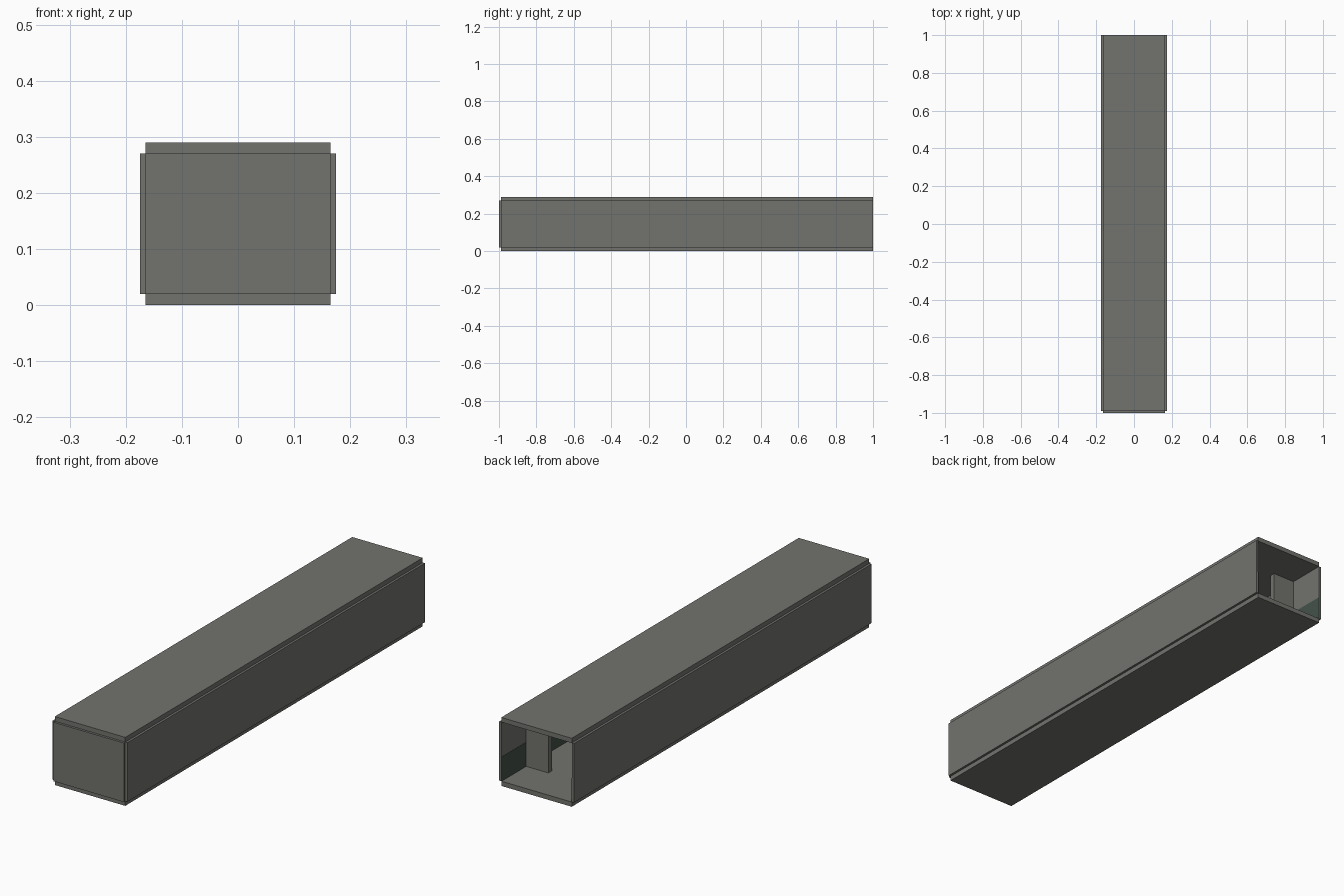
import bpy

if "Cube" in bpy.data.objects:
    bpy.data.objects.remove(bpy.data.objects["Cube"])


def make_material(name, color):
    mat = bpy.data.materials.new(name)
    mat.diffuse_color = (*color, 1.0)
    mat.use_nodes = True
    mat.node_tree.nodes["Principled BSDF"].inputs["Base Color"].default_value = mat.diffuse_color
    return mat


grey = make_material("concrete grey", (0.17, 0.172, 0.158))
green = make_material("dark green paint", (0.055, 0.085, 0.068))


def box(name, x, y, z, mat):
    """Box from (min, max) ranges on each axis."""
    bpy.ops.mesh.primitive_cube_add(
        size=1, location=[(a + b) / 2 for a, b in (x, y, z)])
    ob = bpy.context.object
    ob.name = name
    ob.scale = [b - a for a, b in (x, y, z)]
    bpy.ops.object.transform_apply(location=False, rotation=False, scale=True)
    ob.data.materials.append(mat)
    return ob


HALF = 0.165            # inner half width of the corridor
LOW, HIGH = 0.02, 0.27  # floor top and ceiling underside
FRONT, BACK = -0.99, 1.0

# Floor, ceiling and closed front end
box("floor", (-HALF, HALF), (FRONT, BACK), (0, LOW), grey)
box("ceiling", (-HALF, HALF), (FRONT, BACK), (HIGH, 0.29), grey)
box("end_wall", (-HALF, HALF), (-1.0, FRONT), (LOW, HIGH), grey)

# Mirrored side walls, painted lower bands and doorway jambs
for side, s in (("left", -1), ("right", 1)):
    def span(a, b):
        return tuple(sorted((s * a, s * b)))

    box(side + "_wall", span(HALF, 0.175), (FRONT, BACK), (LOW, HIGH), grey)
    box(side + "_painted_band", span(HALF - 0.001, HALF),
        (FRONT, BACK), (LOW, 0.122), green)
    box(side + "_doorway_jamb", span(0.06, HALF), (0.81, 0.835),
        (LOW, HIGH), grey)
